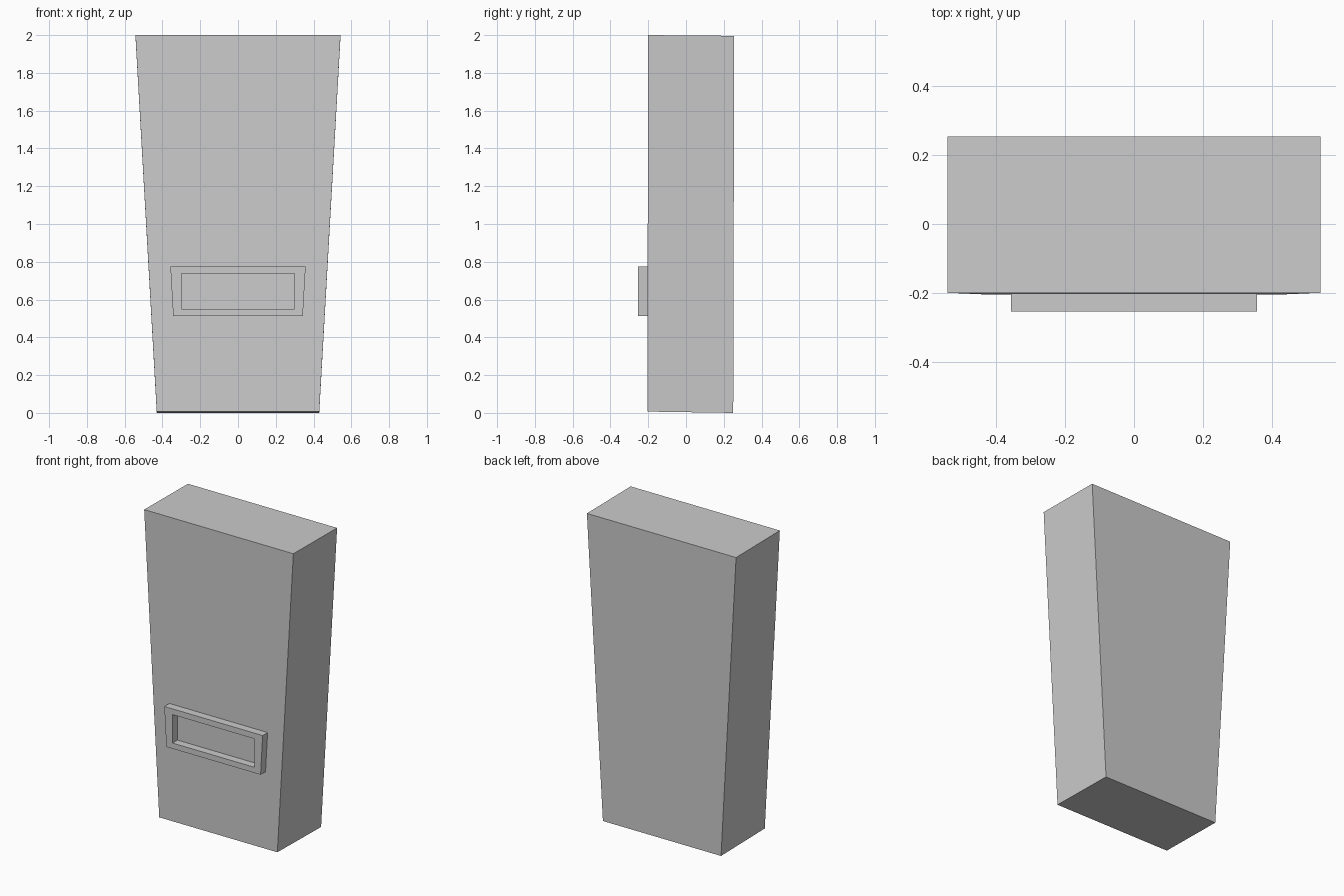
import bpy, bmesh

if "Cube" in bpy.data.objects:
    bpy.data.objects.remove(bpy.data.objects["Cube"])


def make_object(name, bm):
    bmesh.ops.recalc_face_normals(bm, faces=bm.faces)
    mesh = bpy.data.meshes.new(name)
    bm.to_mesh(mesh)
    bm.free()
    obj = bpy.data.objects.new(name, mesh)
    bpy.context.collection.objects.link(obj)
    return obj


def loop(bm, low_half, high_half, low_z, high_z, low_y, high_y):
    """Four corners of an upright, symmetric trapezoid."""
    return [bm.verts.new(p) for p in (
        (-low_half, low_y, low_z), (low_half, low_y, low_z),
        (high_half, high_y, high_z), (-high_half, high_y, high_z))]


def bridge(bm, a, b):
    for i in range(4):
        j = (i + 1) % 4
        bm.faces.new((a[i], a[j], b[j], b[i]))


# Tapered slab, leaning back very slightly
bm = bmesh.new()
front = loop(bm, 0.43, 0.543, 0.007, 2.0, -0.205, -0.2)
back = loop(bm, 0.43, 0.543, 0.0, 1.996, 0.25, 0.255)
bridge(bm, front, back)
bm.faces.new(front)
bm.faces.new(back)
make_object("tapered_body", bm)

# Raised slot frame: tapered outer edge, rectangular opening
bm = bmesh.new()
FRONT, BACK = -0.255, -0.203
outer = [loop(bm, 0.343, 0.358, 0.513, 0.775, y, y) for y in (FRONT, BACK)]
inner = [loop(bm, 0.298, 0.298, 0.55, 0.737, y, y) for y in (FRONT, BACK)]
bridge(bm, outer[0], outer[1])
bridge(bm, inner[0], inner[1])
bridge(bm, outer[0], inner[0])
bridge(bm, outer[1], inner[1])
make_object("slot_frame", bm)
